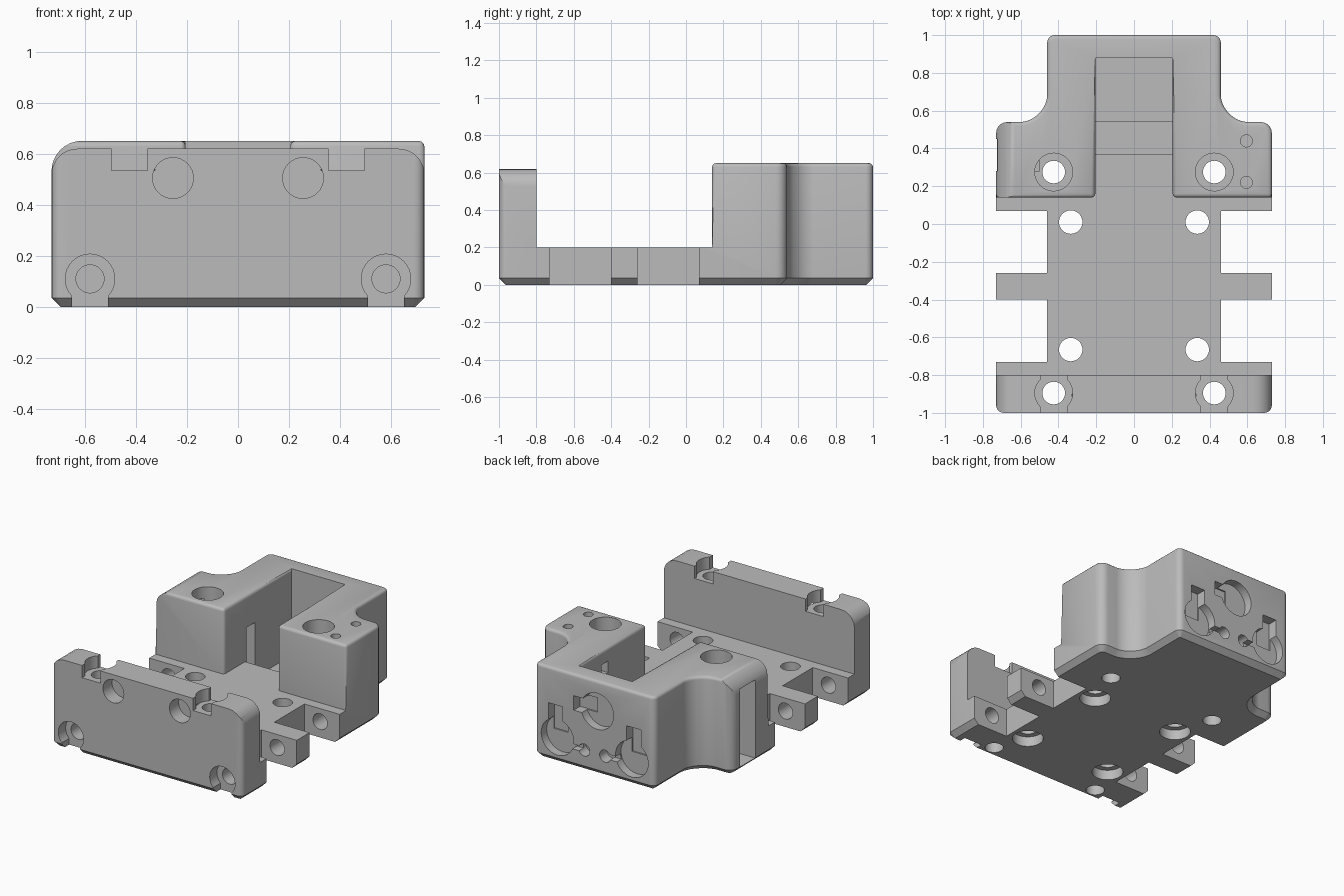
import bpy, bmesh, math
from mathutils import Vector

if "Cube" in bpy.data.objects:
    bpy.data.objects.remove(bpy.data.objects["Cube"])

grey = bpy.data.materials.new("plain grey")
grey.diffuse_color = (0.5, 0.5, 0.5, 1)
grey.use_nodes = True
grey.node_tree.nodes["Principled BSDF"].inputs["Base Color"].default_value = grey.diffuse_color


def rounded(corners, steps=5):
    """Outline from (x, y, radius) corners."""
    out = []
    for i, (x, y, r) in enumerate(corners):
        p = Vector((x, y))
        if r == 0:
            out.append(p)
            continue
        a = (Vector(corners[i - 1][:2]) - p).normalized() * r
        b = (Vector(corners[(i + 1) % len(corners)][:2]) - p).normalized() * r
        for k in range(steps + 1):
            t = math.pi / 2 * k / steps
            out.append(p + a * (1 - math.sin(t)) + b * (1 - math.cos(t)))
    return out


def prism(name, pts, lo, hi, axis="Z"):
    place = {"Z": lambda p, h: (p[0], p[1], h),
             "Y": lambda p, h: (p[0], h, p[1])}[axis]
    bm = bmesh.new()
    bottom = bm.faces.new([bm.verts.new(place(p, lo)) for p in pts])
    ext = bmesh.ops.extrude_face_region(bm, geom=[bottom], use_keep_orig=True)
    shift = Vector(place((0, 0), hi - lo))
    for v in ext["geom"]:
        if isinstance(v, bmesh.types.BMVert):
            v.co += shift
    bmesh.ops.recalc_face_normals(bm, faces=bm.faces)
    mesh = bpy.data.meshes.new(name)
    bm.to_mesh(mesh)
    bm.free()
    ob = bpy.data.objects.new(name, mesh)
    bpy.context.collection.objects.link(ob)
    mesh.materials.append(grey)
    return ob


def cut(cutter):
    bpy.context.view_layer.objects.active = body
    m = body.modifiers.new("cut", "BOOLEAN")
    m.operation, m.solver, m.object = "DIFFERENCE", "EXACT", cutter
    bpy.ops.object.modifier_apply(modifier=m.name)
    bpy.data.objects.remove(cutter)


def cut_box(x0, x1, y0, y1, z0, z1):
    cut(prism("box_cutter", [(x0, y0), (x1, y0), (x1, y1), (x0, y1)], z0, z1))


def cut_hole(a, b, r, lo, hi, axis="Z", n=32):
    ring = [(a + r * math.cos(2 * math.pi * k / n), b + r * math.sin(2 * math.pi * k / n))
            for k in range(n)]
    cut(prism("hole_cutter", ring, lo, hi, axis))


def bevel_edges(rule, size, segments):
    bm = bmesh.new()
    bm.from_mesh(body.data)
    edges = [e for e in bm.edges if rule(e.verts[0].co, e.verts[1].co)]
    bmesh.ops.bevel(bm, geom=edges, offset=size, offset_type="OFFSET", segments=segments,
                    profile=0.5, affect="EDGES", clamp_overlap=False)
    bm.to_mesh(body.data)
    bm.free()


# Full silhouette block with a chamfered underside
half = [(.73, -1, .04), (.73, .54, .06), (.55, .54, .05), (.46, .63, .05), (.46, 1, .04)]
outline = half + [(-x, y, r) for x, y, r in reversed(half)]
body = prism("mount_body", rounded(outline), 0, .65)
bevel_edges(lambda p, q: p.z < .001 and q.z < .001, .035, 1)

# Open bay between front wall and rear block, with the rear channel
cut(prism("bay_cutter", [(-.9, -.8), (.9, -.8), (.9, .14), (.205, .14), (.205, .88),
                         (-.205, .88), (-.205, .14), (-.9, .14)], .2, 1))


# Soft edges on the rear block
def soft(p, q):
    on_top = min(p.z, q.z) > .649 and min(p.y, q.y) > .1
    inner_back = abs(p.y - .88) < .001 and abs(q.y - .88) < .001
    upright = max(abs(p.y - .14), abs(q.y - .14)) < .001 and abs(p.z - q.z) > .1
    return (on_top and not inner_back) or upright


bevel_edges(soft, .02, 3)

# Front wall: lower top with rounded shoulders
cut(prism("wall_top_cutter", rounded([(-.9, .8, 0), (-.9, .3, 0), (-.731, .3, 0), (-.731, .62, .1),
                                      (.731, .62, .1), (.731, .3, 0), (.9, .3, 0), (.9, .8, 0)]),
          -1.1, -.79, "Y"))
# Large round on the left shoulder of the rear block
cut(prism("shoulder_cutter", rounded([(-.9, .8, 0), (-.9, .4, 0), (-.731, .4, 0),
                                      (-.731, .651, .12), (-.5, .651, 0), (-.5, .8, 0)], 8),
          .1, .7, "Y"))

# Channel floor steps
cut_box(-.205, .205, .37, .56, .1, .3)
cut_box(-.205, .205, .545, .88, .05, .3)

for s in (-1, 1):
    # Notches that leave the side lugs
    for y0, y1 in ((-.73, -.4), (-.26, .07)):
        cut_box(*sorted((s * .46, s * .9)), y0, y1, -.1, .4)
    # Floor screw holes, counterbored from below
    for y in (.01, -.665):
        cut_hole(s * .335, y, .062, -.1, .4)
        cut_hole(s * .335, y, .1, -.1, .07)
    # Vertical bolt holes with counterbores
    for y, top in ((.275, .535), (-.895, .535)):
        cut_hole(s * .425, y, .06, -.1, .8)
        cut_hole(s * .425, y, .1, top, .8)
    # Front wall top slots
    cut_box(s * .425 - .07, s * .425 + .07, -1.1, -.7, .535, .8)
    # Blind round sockets in the front wall
    cut_hole(s * .255, .505, .08, -1.1, -.9, "Y")
    # Lug rod holes and their front recess
    cut_hole(s * .58, .11, .055, -1.1, .25, "Y")
    cut_hole(s * .58, .11, .097, -1.1, -.92, "Y")
    cut_box(s * .58 - .07, s * .58 + .07, -1.1, -.92, -.1, .11)
    # Rear face lower sockets, key slots and wire holes
    cut_hole(s * .285, .18, .125, .94, 1.1, "Y")
    cut_box(s * .3 - .055, s * .3 + .055, .93, 1.1, .2, .4)
    cut_hole(s * .08, .145, .042, .92, 1.1, "Y")
    cut_box(*sorted((s * .08, s * .2)), .95, 1.1, .13, .165)

# Rear face upper socket with side notch
cut_hole(-.02, .44, .125, .94, 1.1, "Y")
cut_box(.02, .16, .93, 1.1, .4, .5)

# Pilot holes on the right of the rear block
for y in (.22, .44):
    cut_hole(.595, y, .032, .4, .8, n=20)

# Side pocket on the left, and small openings inside the channel
cut_box(-.9, -.5, .28, .45, .03, .57)
cut_box(-.35, -.2, .385, .48, .1, .43)
cut_box(.2, .32, .56, .63, .48, .56)

# Smooth curved surfaces, keep hard edges
bpy.ops.object.select_all(action="DESELECT")
body.select_set(True)
bpy.context.view_layer.objects.active = body
bpy.ops.object.shade_smooth_by_angle(angle=math.radians(32))
